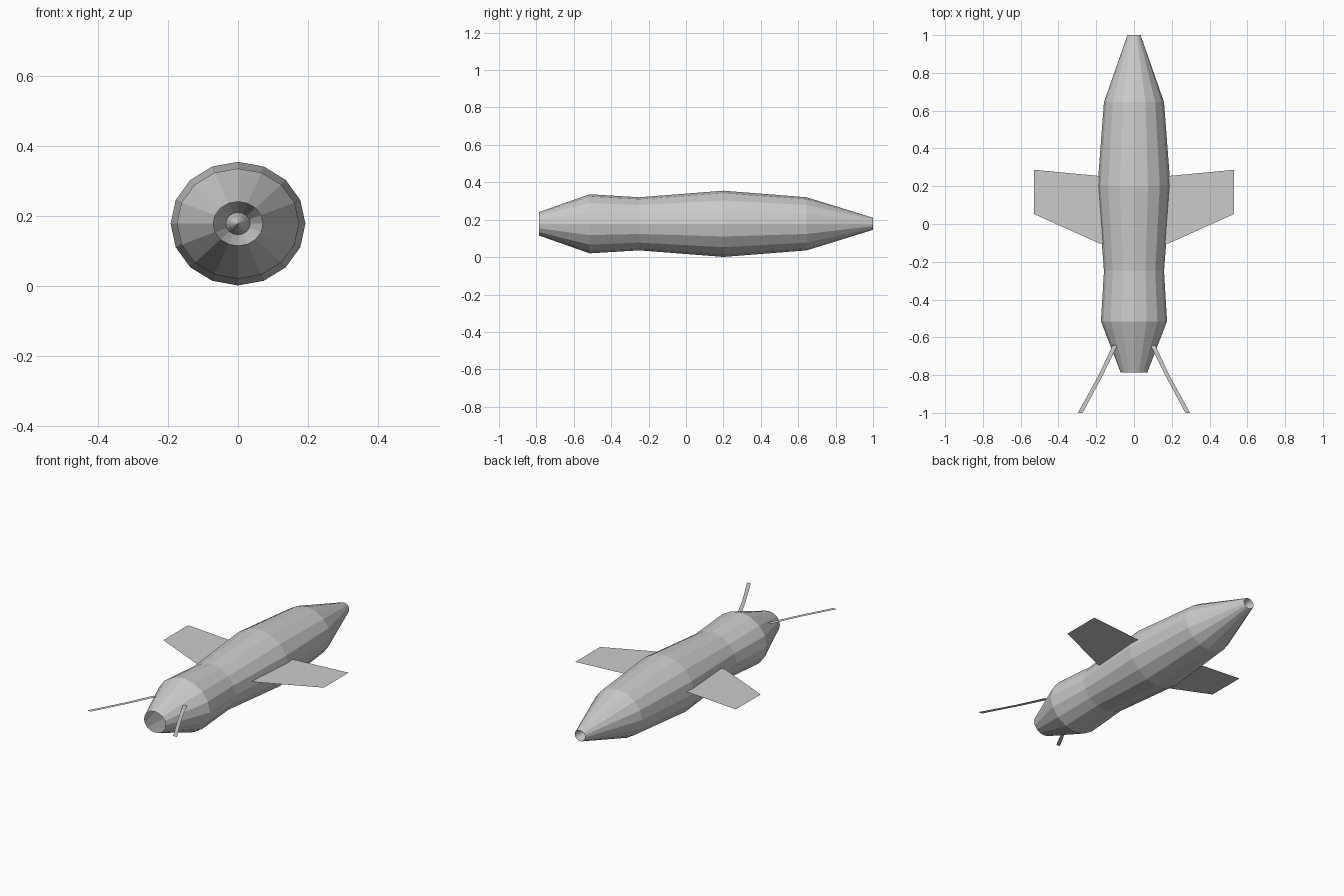
import bpy, math

if "Cube" in bpy.data.objects:
    bpy.data.objects.remove(bpy.data.objects["Cube"])

SIDES, MID_Z = 16, 0.178


def make_mesh(name, verts, faces):
    mesh = bpy.data.meshes.new(name)
    mesh.from_pydata(verts, [], faces)
    mesh.update()
    obj = bpy.data.objects.new(name, mesh)
    bpy.context.collection.objects.link(obj)
    return obj


def lathe(name, profile):
    """Elliptical low-poly tube along y; profile rows are (y, half_width, half_height)."""
    verts, faces = [], []
    for y, rx, rz in profile:
        for i in range(SIDES):
            a = 2 * math.pi * i / SIDES
            verts.append((rx * math.cos(a), y, MID_Z + rz * math.sin(a)))
    for r in range(len(profile) - 1):
        for i in range(SIDES):
            a, b = r * SIDES + i, r * SIDES + (i + 1) % SIDES
            faces.append((a, a + SIDES, b + SIDES, b))
    return make_mesh(name, verts, faces)


def flat_pair(name, faces_xy, z):
    """Flat sheet on the right side and its mirror on the left."""
    for side, s in (("right", 1), ("left", -1)):
        verts = [(s * x, y, z) for face in faces_xy for x, y in face]
        faces, n = [], 0
        for face in faces_xy:
            ids = list(range(n, n + len(face)))
            faces.append(ids if s == 1 else ids[::-1])
            n += len(face)
        make_mesh(side + "_" + name, verts, faces)


# Hollow body, open at the tail, with a small recess in the nose
lathe("body", [
    (-0.785, 0.071, 0.063),
    (-0.515, 0.175, 0.158),
    (-0.25, 0.159, 0.142),
    (0.20, 0.193, 0.177),
    (0.645, 0.159, 0.142),
    (1.0, 0.035, 0.032),
])
lathe("nose_recess", [(1.0, 0.035, 0.032), (0.95, 0.022, 0.020), (0.90, 0.001, 0.001)])

# Flat side wings
flat_pair("wing", [[(0.16, -0.102), (0.185, -0.102), (0.53, 0.053),
                    (0.53, 0.287), (0.16, 0.252)]], 0.205)

# Thin swept tail feelers, bent once
flat_pair("tail_feeler", [
    [(0.165, -0.80), (0.272, -1.0), (0.297, -1.0), (0.187, -0.80)],
    [(0.088, -0.645), (0.165, -0.80), (0.187, -0.80), (0.112, -0.64)],
], 0.25)
